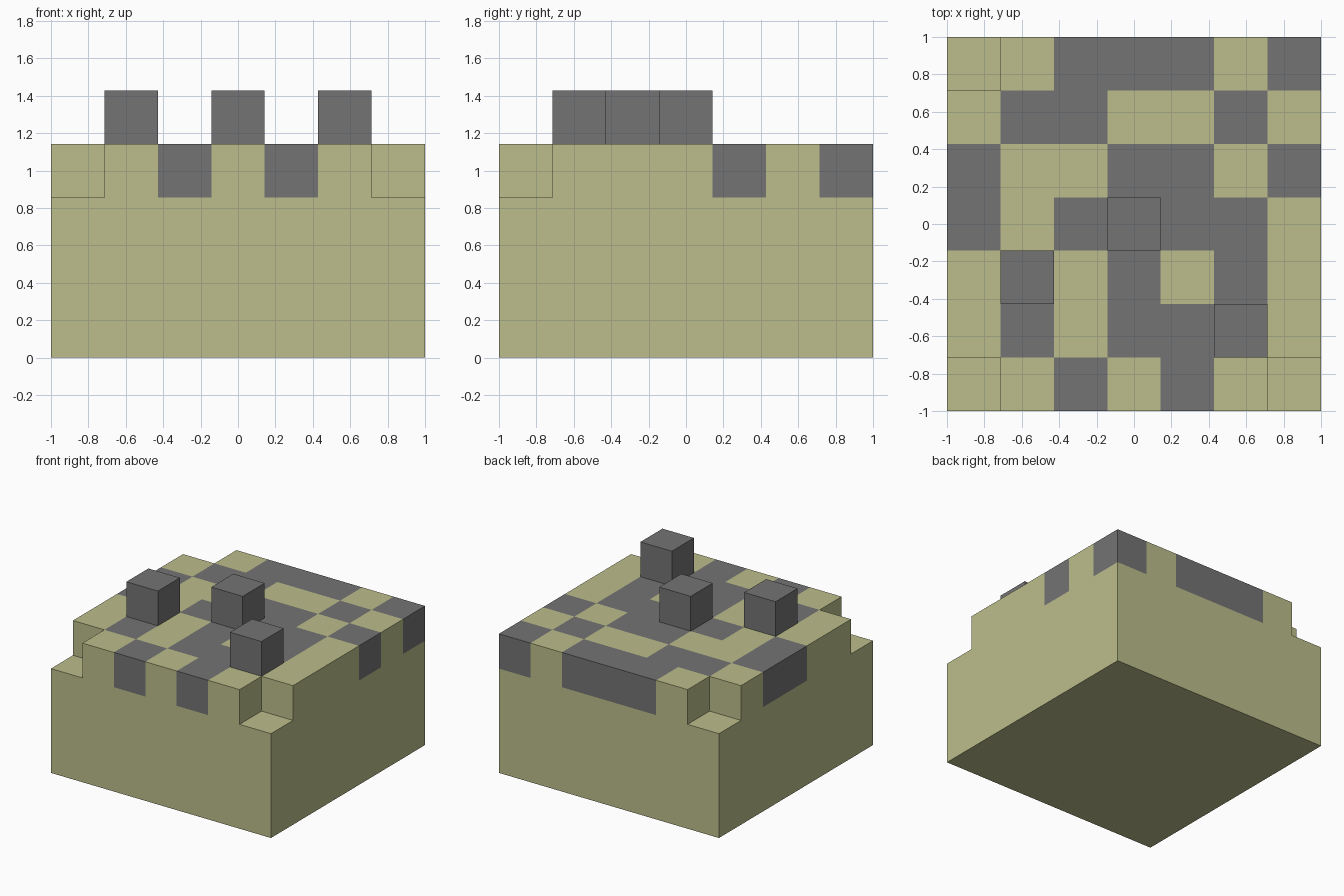
import bpy, bmesh
from mathutils import Matrix, Vector

old = bpy.data.objects.get("Cube")
if old:
    bpy.data.objects.remove(old, do_unlink=True)

N = 7
C = 2 / N  # cell size

# Top pattern, back row first: o = sand, x = stone, B = stone with block, . = notch
PATTERN = [
    ".oxxxox",
    "oxxooxo",
    "xooxxox",
    "xoxBxxo",
    "oBoxoxo",
    "oxoxxBo",
    ".oxoxo.",
]


def material(name, color):
    m = bpy.data.materials.new(name)
    m.use_nodes = True
    rgba = (*color, 1)
    m.diffuse_color = rgba
    m.node_tree.nodes["Principled BSDF"].inputs["Base Color"].default_value = rgba
    return m


SAND = material("sand_olive", (0.503, 0.515, 0.258))
STONE = material("stone_grey", (0.174, 0.174, 0.174))


def cell(col, row):
    """Pattern letter, with a notch for anything outside the grid."""
    if 0 <= col < N and 0 <= row < N:
        return PATTERN[row][col]
    return "."


def centre(col, row, layer):
    return Vector(((col + 0.5) * C - 1, 1 - (row + 0.5) * C, (layer + 0.5) * C))


def add_box(bm, pos, size):
    mat = Matrix.Translation(pos) @ Matrix.Diagonal((*size, 1))
    verts = bmesh.ops.create_cube(bm, size=1, matrix=mat)["verts"]
    bm.normal_update()
    return list({f for v in verts for f in v.link_faces})


def finish(bm, name, mats):
    bmesh.ops.remove_doubles(bm, verts=bm.verts, dist=0.0005)
    me = bpy.data.meshes.new(name)
    bm.to_mesh(me)
    bm.free()
    for m in mats:
        me.materials.append(m)
    ob = bpy.data.objects.new(name, me)
    bpy.context.collection.objects.link(ob)


# Solid base, three cells tall
bm = bmesh.new()
add_box(bm, (0, 0, 1.5 * C), (2, 2, 3 * C))
finish(bm, "base_block", [SAND])

# Patterned top layer: one box per cell, keeping only the outer faces
bm = bmesh.new()
for row in range(N):
    for col in range(N):
        kind = cell(col, row)
        if kind == ".":
            continue
        for f in add_box(bm, centre(col, row, 3), (C, C, C)):
            n = f.normal
            side = abs(n.z) < 0.5
            covered = side and cell(col + round(n.x), row - round(n.y)) != "."
            if covered or n.z < -0.5:
                bm.faces.remove(f)
            else:
                f.material_index = int(kind in "xB")
finish(bm, "patterned_top_layer", [SAND, STONE])

# Raised stone blocks
for row in range(N):
    for col in range(N):
        if cell(col, row) == "B":
            bm = bmesh.new()
            add_box(bm, centre(col, row, 4), (C, C, C))
            finish(bm, "raised_block", [STONE])
